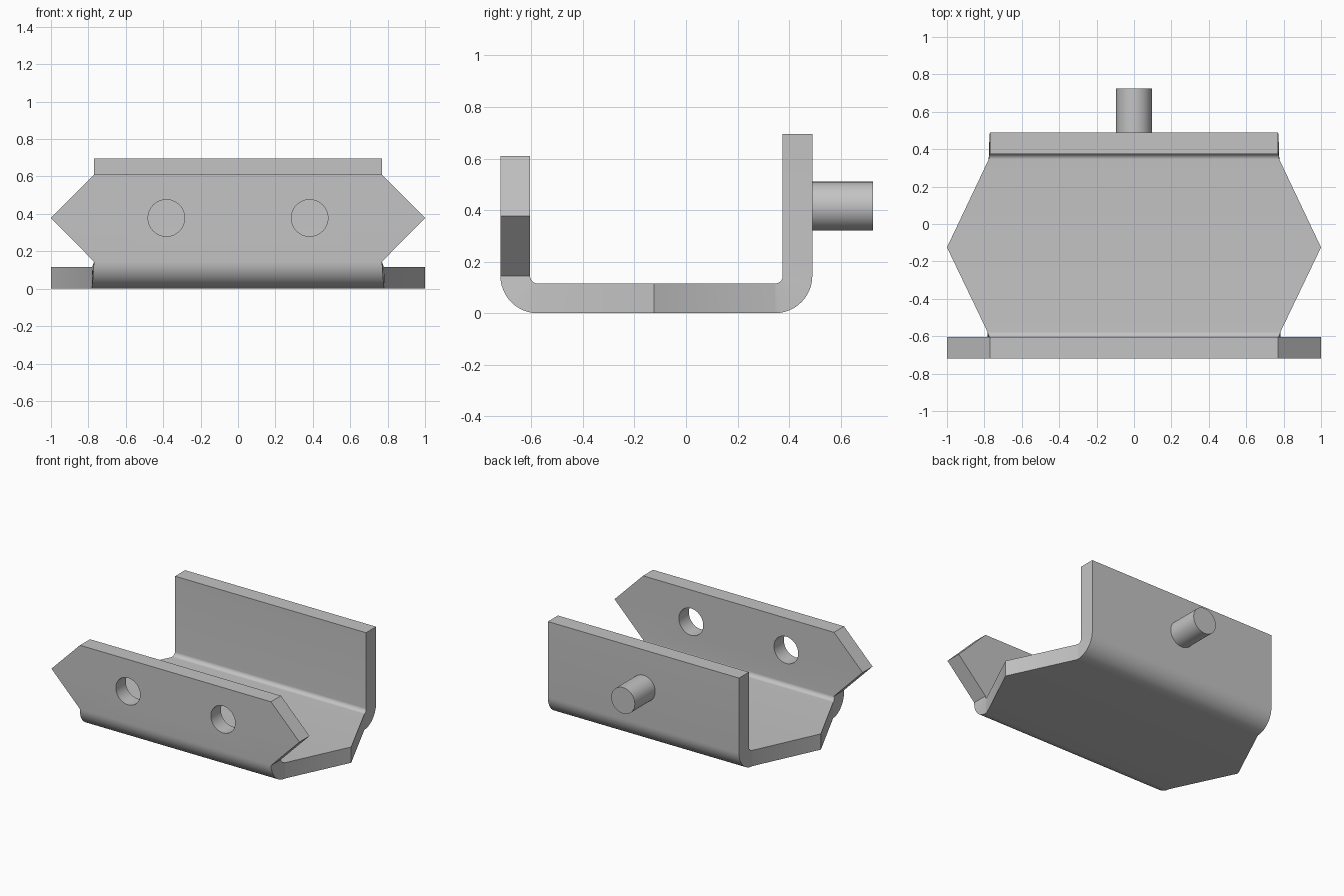
import bpy, bmesh, math

default = bpy.data.objects.get("Cube")
if default:
    bpy.data.objects.remove(default, do_unlink=True)

metal = bpy.data.materials.new("light grey metal")
metal.use_nodes = True
COLOUR = (0.55, 0.55, 0.55, 1)
metal.diffuse_color = COLOUR
metal.node_tree.nodes["Principled BSDF"].inputs["Base Color"].default_value = COLOUR

THICK, INNER = 0.115, 0.03
OUTER = THICK + INNER
FRONT, BACK = -0.575, 0.345      # bend centres along y
NARROW, WIDE = 0.77, 1.0         # half widths


def finish(obj):
    obj.data.materials.clear()
    obj.data.materials.append(metal)
    bpy.ops.object.select_all(action='DESELECT')
    obj.select_set(True)
    bpy.context.view_layer.objects.active = obj
    bpy.ops.object.shade_smooth_by_angle(angle=math.radians(30))


def rod(name, x, y0, y1, z, radius):
    bpy.ops.mesh.primitive_cylinder_add(
        vertices=48, radius=radius, depth=y1 - y0,
        location=(x, (y0 + y1) / 2, z), rotation=(math.pi / 2, 0, 0))
    obj = bpy.context.object
    obj.name = name
    return obj


# Stations along the folded sheet: outer (y, z), inner (y, z), half width
stations = []


def bend(centre, start, end, w0, w1, steps=12):
    for i in range(steps + 1):
        t = i / steps
        a = math.radians(start + (end - start) * t)
        c, s = math.cos(a), math.sin(a)
        stations.append(((centre + OUTER * c, OUTER + OUTER * s),
                         (centre + INNER * c, OUTER + INNER * s),
                         w0 + (w1 - w0) * t))


for z, w in ((0.61, NARROW), (0.378, WIDE)):                 # front flange
    stations.append(((FRONT - OUTER, z), (FRONT - INNER, z), w))
bend(FRONT, 180, 270, NARROW, 0.784)
stations.append(((-0.125, 0), (-0.125, THICK), WIDE))        # floor middle
bend(BACK, 270, 360, 0.777, NARROW)
stations.append(((BACK + OUTER, 0.695), (BACK + INNER, 0.695), NARROW))

# Loft the sheet through the stations
bm = bmesh.new()
rings = []
for (oy, oz), (iy, iz), w in stations:
    rings.append([bm.verts.new(p) for p in
                  ((-w, oy, oz), (w, oy, oz), (w, iy, iz), (-w, iy, iz))])
for a, b in zip(rings, rings[1:]):
    for k in range(4):
        n = (k + 1) % 4
        bm.faces.new((a[k], a[n], b[n], b[k]))
bm.faces.new(rings[0])
bm.faces.new(rings[-1])
bmesh.ops.recalc_face_normals(bm, faces=bm.faces)
mesh = bpy.data.meshes.new("folded_bracket")
bm.to_mesh(mesh)
bm.free()
bracket = bpy.data.objects.new("folded_bracket", mesh)
bpy.context.collection.objects.link(bracket)

# Two round holes through the front flange
for side in (-1, 1):
    cutter = rod("hole_cutter", side * 0.383, -0.8, -0.5, 0.378, 0.098)
    cutter.hide_render = True
    mod = bracket.modifiers.new("hole", 'BOOLEAN')
    mod.operation = 'DIFFERENCE'
    mod.solver = 'EXACT'
    mod.object = cutter
    bpy.context.view_layer.objects.active = bracket
    bpy.ops.object.modifier_apply(modifier=mod.name)
    bpy.data.objects.remove(cutter, do_unlink=True)
finish(bracket)

# Pin on the rear flange
finish(rod("rear_pin", 0, BACK + OUTER - 0.01, 0.725, 0.415, 0.095))
